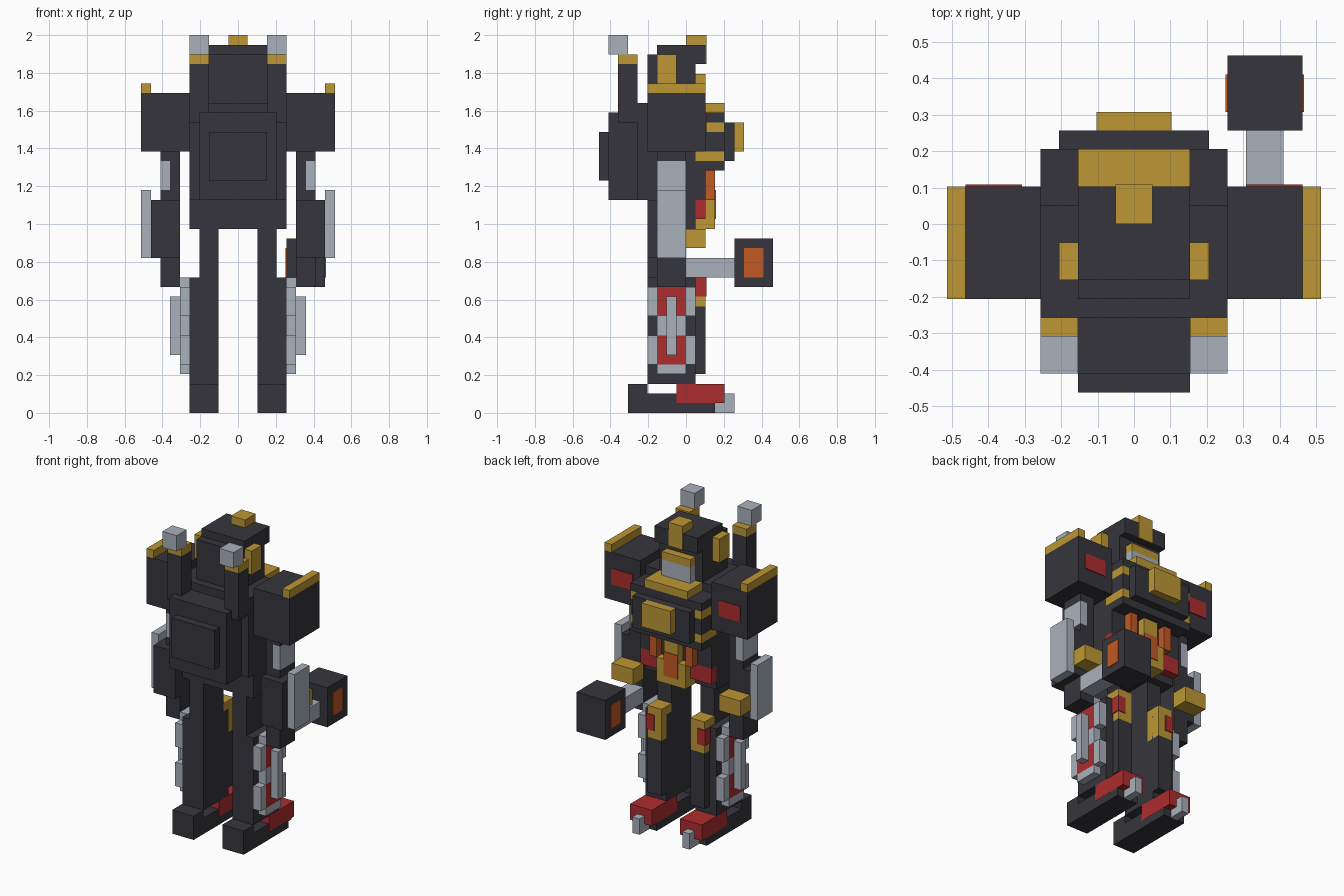
import bpy, bmesh
from mathutils import Matrix, Vector

cube = bpy.data.objects.get("Cube")
if cube:
    bpy.data.objects.remove(cube, do_unlink=True)

U = 2 / 39      # one block of the grid the robot is built on
T = 0.1         # proud thickness of painted plates, in blocks


def material(name, r, g, b):
    m = bpy.data.materials.new(name)
    m.use_nodes = True
    m.diffuse_color = (r, g, b, 1)
    m.node_tree.nodes["Principled BSDF"].inputs["Base Color"].default_value = (r, g, b, 1)
    return m


dark = material("charcoal", .037, .036, .045)
gold = material("gold", .51, .31, .036)
grey = material("light_grey", .40, .44, .50)
red = material("red", .42, .026, .028)
orange = material("orange", .54, .10, .018)


def box(name, mat, x, y, z, mirror=False):
    """Box from (min, max) ranges in blocks, optionally mirrored across x."""
    bm = bmesh.new()
    bmesh.ops.create_cube(bm, size=1)
    size = Vector([r[1] - r[0] for r in (x, y, z)]) * U
    mid = Vector([r[1] + r[0] for r in (x, y, z)]) * U / 2
    bm.transform(Matrix.Translation(mid) @ Matrix.Diagonal(size).to_4x4())
    mesh = bpy.data.meshes.new(name)
    bm.to_mesh(mesh)
    bm.free()
    mesh.materials.append(mat)
    ob = bpy.data.objects.new(name, mesh)
    bpy.context.collection.objects.link(ob)
    if mirror:
        mod = ob.modifiers.new("mirror", "MIRROR")
        mod.use_axis = (True, False, False)
        mod.use_mirror_merge = False
    return ob


def pair(name, mat, x, y, z):
    return box(name, mat, x, y, z, True)


def centred(name, mat, half, y, z):
    return box(name, mat, (-half, half), y, z)


# Feet
pair("foot_sole", dark, (2, 5), (-6, 3), (0, 2))
pair("foot_heel", dark, (2, 5), (-6, -4), (0, 3))
pair("foot_cover", red, (2 - T / 9, 5 + T / 9), (-1, 4), (1, 3))
pair("toe", grey, (3, 4), (3, 5), (0, 2))

# Legs
pair("lower_leg", dark, (2, 5), (-4, 1), (3, 14))
pair("shin_ridge", dark, (2, 4), (1, 2), (4, 11))
pair("upper_leg", dark, (2, 4), (-4, 0), (14, 19))
pair("knee", gold, (2, 4), (0, 2), (11, 15))
pair("knee_light", red, (3, 4 + T), (1, 2 + T), (12, 14))

# Leg armour: a banded strip, side pads and an outer bar
bands = [4, 5, 8, 10, 13, 14]
for i, (low, high) in enumerate(zip(bands, bands[1:])):
    pair("leg_armour_band", red if i % 2 else grey, (5, 6), (-3, 0), (low, high))
    if i % 2:
        for y in (-4, 0):
            pair("leg_armour_pad", grey, (5, 6), (y, y + 1), (low, high))
pair("leg_armour_bar", grey, (6, 7), (-2, -1), (6, 12))

# Torso
centred("torso", dark, 5, (-4, 1), (19, 32))
centred("waist", dark, 5, (1, 2), (22, 25))
for low, high, mat in ((25, 26, dark), (26, 27, gold), (27, 29, dark),
                       (29, 30, gold), (30, 31, dark)):
    centred("chest_layer", mat, 5, (1, 4), (low, high))
centred("chest_panel", dark, 4, (4, 5), (26, 30))
centred("chest_plate", gold, 2, (4, 6), (27, 30))
centred("collar", gold, 3, (1, 4), (31, 32))

# Abdomen and hips
pair("abdomen_stripe", orange, (2, 3), (2, 3), (22, 25))
centred("abdomen_plate", gold, 1, (2, 3), (22, 25))
centred("pelvis_plate", gold, 2, (1, 3), (19, 22))
centred("pelvis_light", orange, 1, (2, 3 + T), (20, 23))
pair("hip_plate", red, (2, 5), (1, 2), (20, 22))

# Backpack and its two towers
centred("backpack_mount", dark, 5, (-5, -4), (22, 32))
centred("backpack", dark, 4, (-8, -5), (22, 31))
centred("backpack_panel", dark, 3, (-9, -8), (24, 29))
pair("tower", dark, (3, 5), (-7, -5), (30, 36))
pair("tower_ring", gold, (3, 5), (-7, -5), (36, 37))
pair("tower_tip", grey, (3, 5), (-8, -6), (37, 39))

# Head
centred("head", dark, 3, (-3, 1), (32, 38))
centred("head_back", dark, 3, (-4, -3), (32, 37))
centred("brow", dark, 3, (1, 2), (36, 38))
centred("mask", grey, 2, (1, 2), (32, 34))
centred("mask_rim", gold, 2, (1, 2), (34, 35))
centred("crest", gold, 1, (0, 2 + T), (36, 39))
pair("ear", gold, (3, 4), (-3, -1), (34, 37))

# Shoulders and arms
pair("shoulder", dark, (5, 10), (-4, 2), (27, 33))
pair("shoulder_rim", gold, (9, 10), (-4, 2), (33, 34))
pair("shoulder_light", red, (6, 9), (2, 2 + T), (29, 31))
pair("upper_arm", dark, (6, 7), (-3, 0), (22, 27))
pair("upper_arm_top", dark, (7, 8), (-3, 0), (26, 27))
pair("upper_arm_guard", grey, (7, 8), (-3, 0), (23, 26))
pair("elbow", dark, (7, 8), (-3, 0), (22, 23))
pair("forearm", dark, (6, 9), (-4, 0), (16, 22))
pair("forearm_shield", grey, (9, 10), (-3, 0), (16, 23))
pair("wrist_block", gold, (6, 9), (0, 2), (17, 19))
pair("hand", dark, (6, 8), (-3, 0), (13, 16))

# Hammer held in the hand on the +x side
box("hammer_handle", grey, (6, 8), (0, 5), (14, 16))
box("hammer_head", dark, (5, 9), (5, 9), (13, 18))
box("hammer_inlay", orange, (5 - T, 9 + T), (6, 8), (14, 17))
